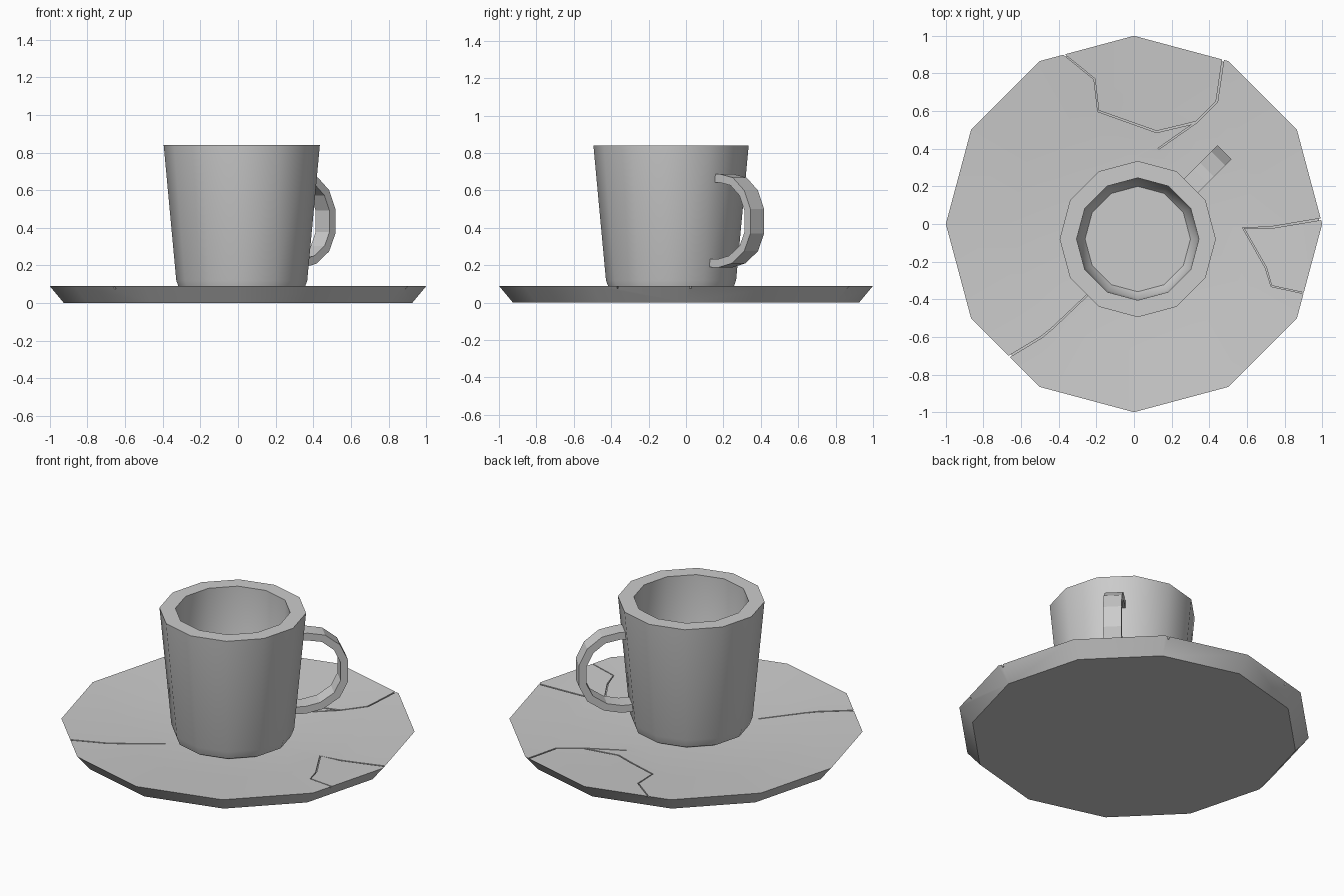
import bpy, bmesh, math
from mathutils import Vector

if "Cube" in bpy.data.objects:
    bpy.data.objects.remove(bpy.data.objects["Cube"], do_unlink=True)

SIDES = 12
CUP = Vector((0.02, -0.08, 0))

grey = bpy.data.materials.new("plain grey ceramic")
grey.use_nodes = True
COLOUR = (0.6, 0.6, 0.6, 1)
grey.diffuse_color = COLOUR
grey.node_tree.nodes["Principled BSDF"].inputs["Base Color"].default_value = COLOUR


def make_object(name, bm):
    bmesh.ops.recalc_face_normals(bm, faces=bm.faces)
    mesh = bpy.data.meshes.new(name)
    bm.to_mesh(mesh)
    bm.free()
    mesh.materials.append(grey)
    obj = bpy.data.objects.new(name, mesh)
    bpy.context.collection.objects.link(obj)
    return obj


def bridge(bm, a, b):
    n = len(a)
    for i in range(n):
        j = (i + 1) % n
        bm.faces.new((a[i], a[j], b[j], b[i]))


def lathe(name, profile):
    """Closed turned solid: rings of (radius, height), capped at both ends."""
    bm = bmesh.new()
    rings = []
    for r, z in profile:
        angles = [math.tau * i / SIDES for i in range(SIDES)]
        rings.append([bm.verts.new((r * math.cos(a), r * math.sin(a), z)) for a in angles])
    for a, b in zip(rings, rings[1:]):
        bridge(bm, a, b)
    bm.faces.new(rings[0])
    bm.faces.new(rings[-1])
    return make_object(name, bm)


def smooth(obj, degrees):
    bpy.ops.object.select_all(action="DESELECT")
    obj.select_set(True)
    bpy.context.view_layer.objects.active = obj
    bpy.ops.object.shade_smooth_by_angle(angle=math.radians(degrees))


def dish_height(r):
    return 0.045 + 0.045 * max(0, r - 0.35) / 0.65


# Saucer: flat base, flared edge and a shallow dish
saucer = lathe("saucer", [(0.925, 0), (1.0, 0.09), (0.66, dish_height(0.66)), (0.35, 0.045)])

# Cup: tapered wall, rounded foot, thick rim and hollow inside
cup = lathe("cup", [(0.285, 0.045), (0.33, 0.07), (0.348, 0.12), (0.415, 0.84),
                    (0.325, 0.84), (0.315, 0.16), (0.28, 0.11)])
cup.location = CUP

# Handle: flat band swept along a faceted bow
outer = [(0.35, 0.688), (0.42, 0.688), (0.52, 0.668), (0.605, 0.60), (0.652, 0.50),
         (0.652, 0.37), (0.605, 0.275), (0.51, 0.21), (0.41, 0.188), (0.325, 0.19)]
centre = Vector((0.36, 0.437))
bm = bmesh.new()
sections = []
for i, (r, z) in enumerate(outer):
    before = Vector(outer[max(i - 1, 0)])
    after = Vector(outer[min(i + 1, len(outer) - 1)])
    along = (after - before).normalized()
    inner = Vector((r, z)) + 0.045 * Vector((along.y, -along.x))
    ring = [(r, -0.052, z), (r, 0.052, z), (inner.x, 0.052, inner.y), (inner.x, -0.052, inner.y)]
    sections.append([bm.verts.new(p) for p in ring])
for a, b in zip(sections, sections[1:]):
    bridge(bm, a, b)
bm.faces.new(sections[0])
bm.faces.new(sections[-1])
handle = make_object("handle", bm)
handle.location = CUP
handle.rotation_euler.z = math.radians(45)

# Cracks: shallow tapered grooves cut into the dish
cracks = [
    [(-0.69, -0.72), (-0.49, -0.60), (-0.43, -0.55), (-0.24, -0.37)],
    [(0.48, 0.92), (0.44, 0.65), (0.33, 0.54), (0.13, 0.40)],
    [(0.33, 0.54), (0.12, 0.49), (-0.19, 0.60), (-0.21, 0.77), (-0.42, 0.94)],
    [(1.02, 0.03), (0.72, -0.02), (0.58, -0.02), (0.70, -0.23), (0.73, -0.33), (0.96, -0.38)],
]
for n, path in enumerate(cracks):
    bm = bmesh.new()
    sections = []
    for i, p in enumerate(path):
        p = Vector(p)
        along = Vector(path[min(i + 1, len(path) - 1)]) - Vector(path[max(i - 1, 0)])
        side = Vector((-along.y, along.x)).normalized() * (0.005 - 0.0005 * i)
        floor = dish_height(p.length) - 0.012
        a, b = p + side, p - side
        ring = [(*a, floor), (*b, floor), (*b, 0.2), (*a, 0.2)]
        sections.append([bm.verts.new(q) for q in ring])
    for a, b in zip(sections, sections[1:]):
        bridge(bm, a, b)
    bm.faces.new(sections[0])
    bm.faces.new(sections[-1])
    cutter = make_object(f"crack_cutter_{n + 1}", bm)
    cutter.hide_render = True
    cutter.hide_set(True)
    cut = saucer.modifiers.new("crack", "BOOLEAN")
    cut.operation = "DIFFERENCE"
    cut.solver = "EXACT"
    cut.object = cutter

smooth(saucer, 35)
smooth(cup, 40)
smooth(handle, 20)
